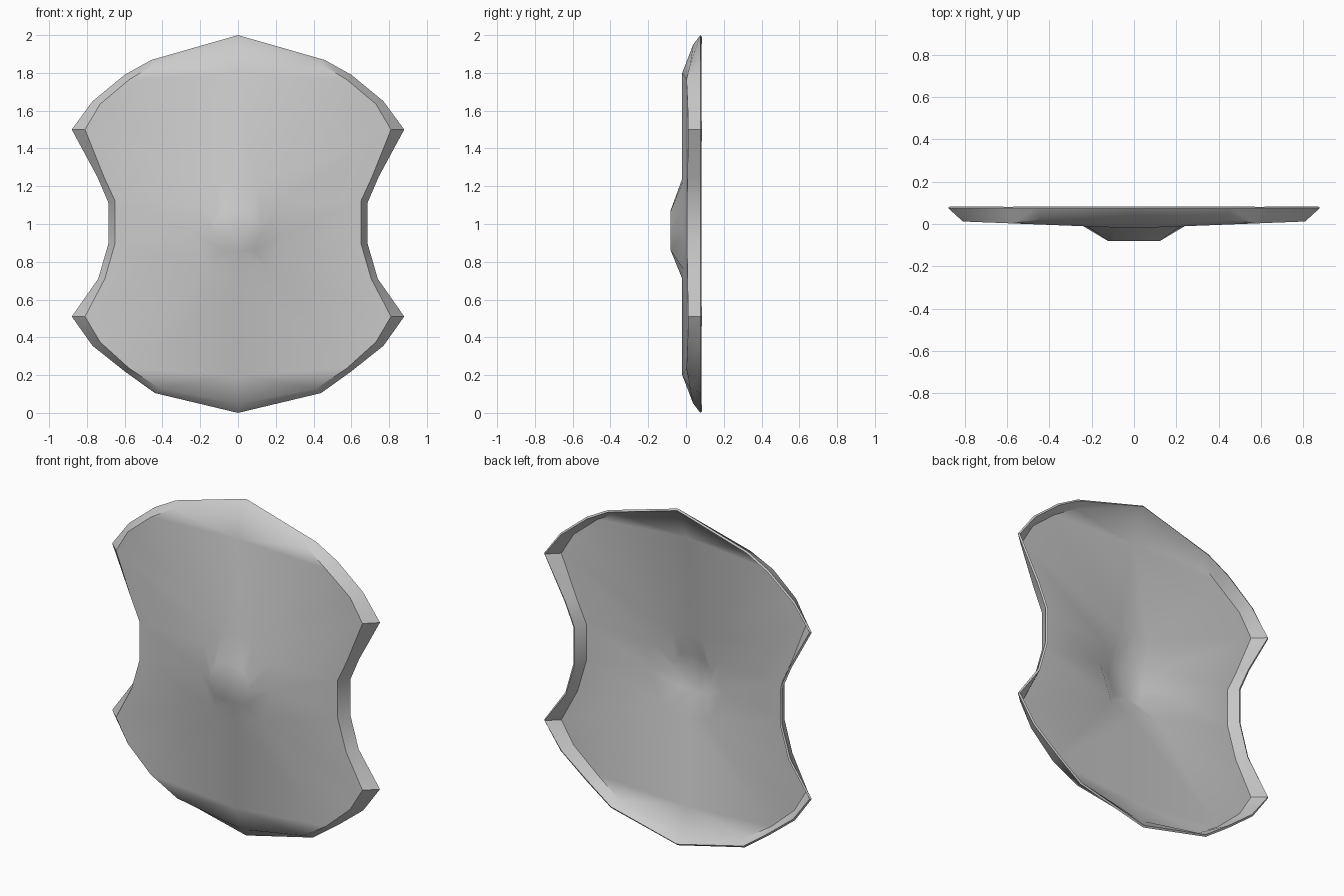
import bpy, bmesh

if "Cube" in bpy.data.objects:
    bpy.data.objects.remove(bpy.data.objects["Cube"])

# Right-half profiles as (x, z), top to bottom
rim = [(0, 2), (.46, 1.868), (.60, 1.79), (.77, 1.65), (.88, 1.5), (.745, 1.25), (.685, 1.11),
       (.685, .90), (.74, .71), (.88, .51), (.77, .355), (.60, .22), (.44, .105), (0, 0)]
edge = [(0, 1.95), (.44, 1.845), (.575, 1.765), (.73, 1.635), (.81, 1.5), (.71, 1.25), (.65, 1.12),
        (.65, .90), (.705, .71), (.81, .51), (.73, .375), (.575, .235), (.415, .13), (0, .05)]
boss_base = [(0, 1.24), (.10, 1.225), (.22, 1.11), (.24, .96), (.16, .76), (0, .71)]
boss_top = [(0, 1.073), (.085, 1.068), (.122, 1.0), (.122, .95), (.09, .86), (0, .86)]
boss_link = [0, 1, 1, 1, 2, 2, 3, 4, 4, 4, 4, 5]   # plate point -> boss point

bm = bmesh.new()


def plate_y(x):
    return -.02 + .032 * x / .81


def ring(points, depth):
    return [bm.verts.new((x, depth(x), z)) for x, z in points]


def face(*verts):
    unique = list(dict.fromkeys(verts))
    if len(unique) > 2:
        bm.faces.new(unique)


def strip(a, b, link):
    for i in range(len(a) - 1):
        if link[i] == link[i + 1]:
            face(a[i], a[i + 1], b[link[i]])
        else:
            face(a[i], a[i + 1], b[link[i + 1]], b[link[i]])


outer = ring(rim, lambda x: .076)
inner = ring(edge, plate_y)
base = ring(boss_base, plate_y)
top = ring(boss_top, lambda x: -.081)

# The crown and foot of the plate sweep back towards the rim
for i, y in ((0, .038), (1, .022), (12, .022), (13, .038)):
    inner[i].co.y = y
crown, foot = ring([(0, 1.8), (0, .2)], plate_y)
face(crown, inner[0], inner[1])
face(crown, inner[1], inner[2])
face(foot, inner[11], inner[12])
face(foot, inner[12], inner[13])

# Bevelled rim, main plate, boss slope and boss cap
strip(outer, inner, range(14))
strip([crown] + inner[2:12] + [foot], base, boss_link)
strip(base, top, range(6))
face(*top)

bmesh.ops.recalc_face_normals(bm, faces=bm.faces)
if sum(f.normal.y * f.calc_area() for f in bm.faces) > 0:
    bmesh.ops.reverse_faces(bm, faces=bm.faces)
mesh = bpy.data.meshes.new("shield_plate")
bm.to_mesh(mesh)
bm.free()
shield = bpy.data.objects.new("shield_plate", mesh)
bpy.context.collection.objects.link(shield)
bpy.context.view_layer.objects.active = shield
shield.select_set(True)

# Mirror to the left side and give the sheet a thin back
shield.modifiers.new("mirror", 'MIRROR').use_clip = True
solid = shield.modifiers.new("thickness", 'SOLIDIFY')
solid.thickness = .012
solid.offset = -1
for name in ("mirror", "thickness"):
    bpy.ops.object.modifier_apply(modifier=name)
bpy.ops.object.shade_smooth_by_angle(angle=.6)
